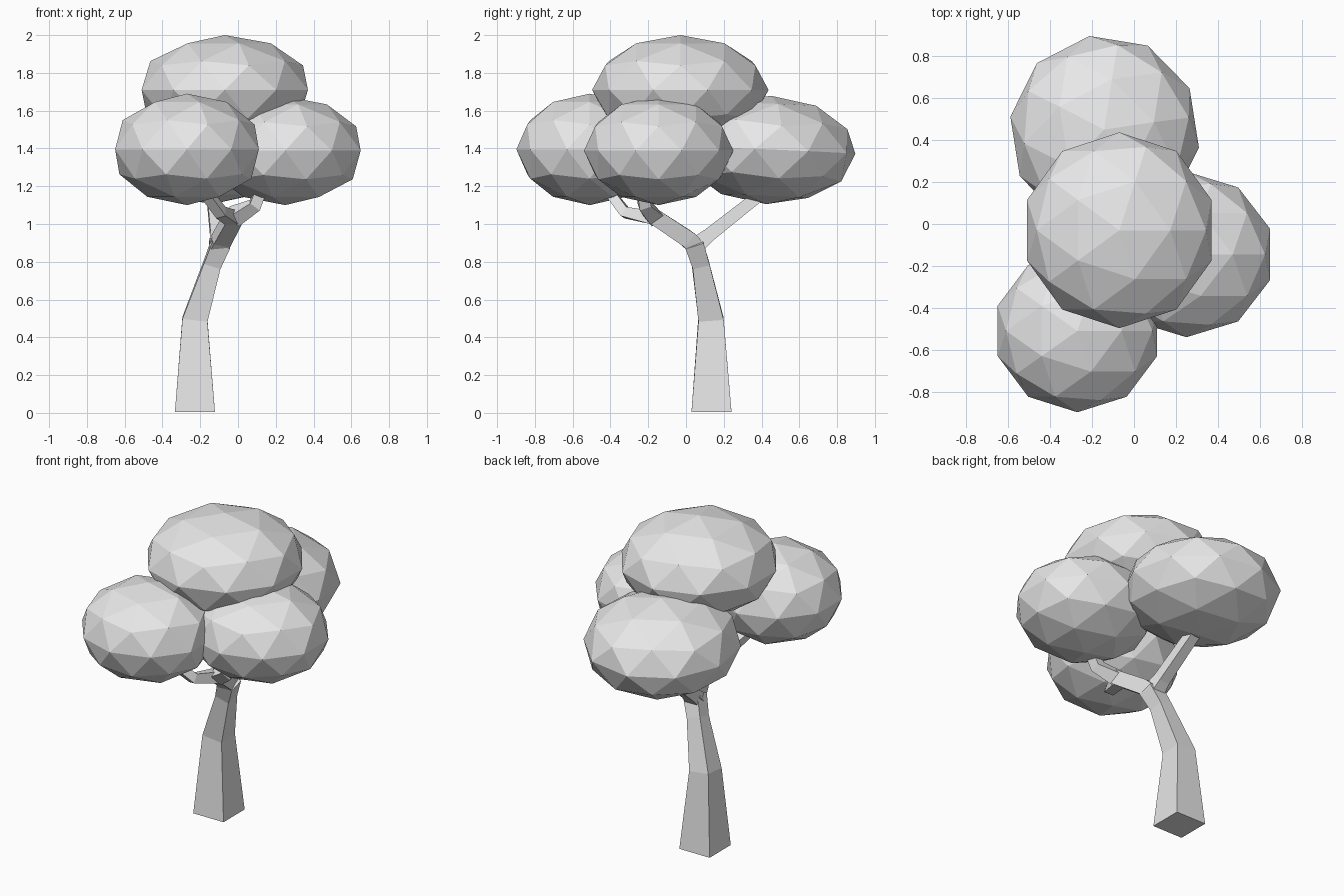
import bpy
import bmesh
from math import radians
from mathutils import Vector

default_cube = bpy.data.objects.get("Cube")
if default_cube:
    bpy.data.objects.remove(default_cube, do_unlink=True)


def make_material(name, colour):
    material = bpy.data.materials.new(name)
    material.use_nodes = True
    material.diffuse_color = colour
    material.node_tree.nodes["Principled BSDF"].inputs["Base Color"].default_value = colour
    return material


plain_grey = make_material("plain grey", (0.8, 0.8, 0.8, 1))


def add_object(name, bm):
    """Turn a bmesh into a flat-shaded object."""
    bmesh.ops.recalc_face_normals(bm, faces=bm.faces)
    mesh = bpy.data.meshes.new(name)
    bm.to_mesh(mesh)
    bm.free()
    mesh.materials.append(plain_grey)
    obj = bpy.data.objects.new(name, mesh)
    bpy.context.collection.objects.link(obj)
    return obj


def add_limb(name, path):
    """Sweep a square section along (x, y, z, half width) points."""
    bm = bmesh.new()
    points = [Vector(p[:3]) for p in path]
    rings = []
    for i, point in enumerate(points):
        before = points[max(i - 1, 0)]
        after = points[min(i + 1, len(points) - 1)]
        along = (after - before).normalized()
        if i == 0 and name == "trunk":
            along = Vector((0, 0, 1))
        across = Vector((1, 0, 0))
        across = (across - along * across.dot(along)).normalized()
        up = along.cross(across)
        half = path[i][3]
        rings.append([bm.verts.new(point + half * (a * across + b * up))
                      for a, b in ((-1, -1), (1, -1), (1, 1), (-1, 1))])
    for low, high in zip(rings, rings[1:]):
        for k in range(4):
            n = (k + 1) % 4
            bm.faces.new((low[k], low[n], high[n], high[k]))
    bm.faces.new(rings[0][::-1])
    bm.faces.new(rings[-1])
    return add_object(name, bm)


def add_foliage(name, centre, radii, turn=(0, 0, 0)):
    """Flattened low-poly ball of leaves."""
    bm = bmesh.new()
    bmesh.ops.create_icosphere(bm, subdivisions=2, radius=1)
    obj = add_object(name, bm)
    obj.location = centre
    obj.scale = radii
    obj.rotation_euler = [radians(a) for a in turn]
    return obj


# Trunk, bent and tapering up to the fork
fork = (-0.09, 0.04, 0.9, 0.05)
add_limb("trunk", [(-0.228, 0.135, 0.005, 0.106), (-0.228, 0.132, 0.495, 0.067),
                   (-0.137, 0.078, 0.785, 0.046), fork])

# Branches: one to the back, one forward that splits in two
split = (-0.02, -0.17, 1.04, 0.042)
add_limb("back_branch", [(-0.105, 0.06, 0.89, 0.045), (-0.11, 0.12, 0.94, 0.036),
                         (-0.14, 0.45, 1.2, 0.03)])
add_limb("forward_branch", [(-0.11, 0.06, 0.87, 0.045), (-0.085, 0.01, 0.92, 0.045), split])
add_limb("left_branch", [split, (0.09, -0.22, 1.1, 0.032), (0.15, -0.24, 1.25, 0.028)])
add_limb("front_branch", [(-0.03, -0.16, 1.03, 0.036), (-0.09, -0.32, 1.06, 0.028),
                          (-0.2, -0.43, 1.2, 0.026)])

# Foliage clumps
add_foliage("top_foliage", (-0.07, -0.03, 1.71), (0.463, 0.467, 0.29))
add_foliage("front_foliage", (-0.27, -0.51, 1.395), (0.4, 0.388, 0.295))
add_foliage("left_foliage", (0.25, -0.145, 1.388), (0.42, 0.395, 0.288))
add_foliage("back_foliage", (-0.14, 0.438, 1.392), (0.455, 0.465, 0.287), (-2.5, 0, 9))
